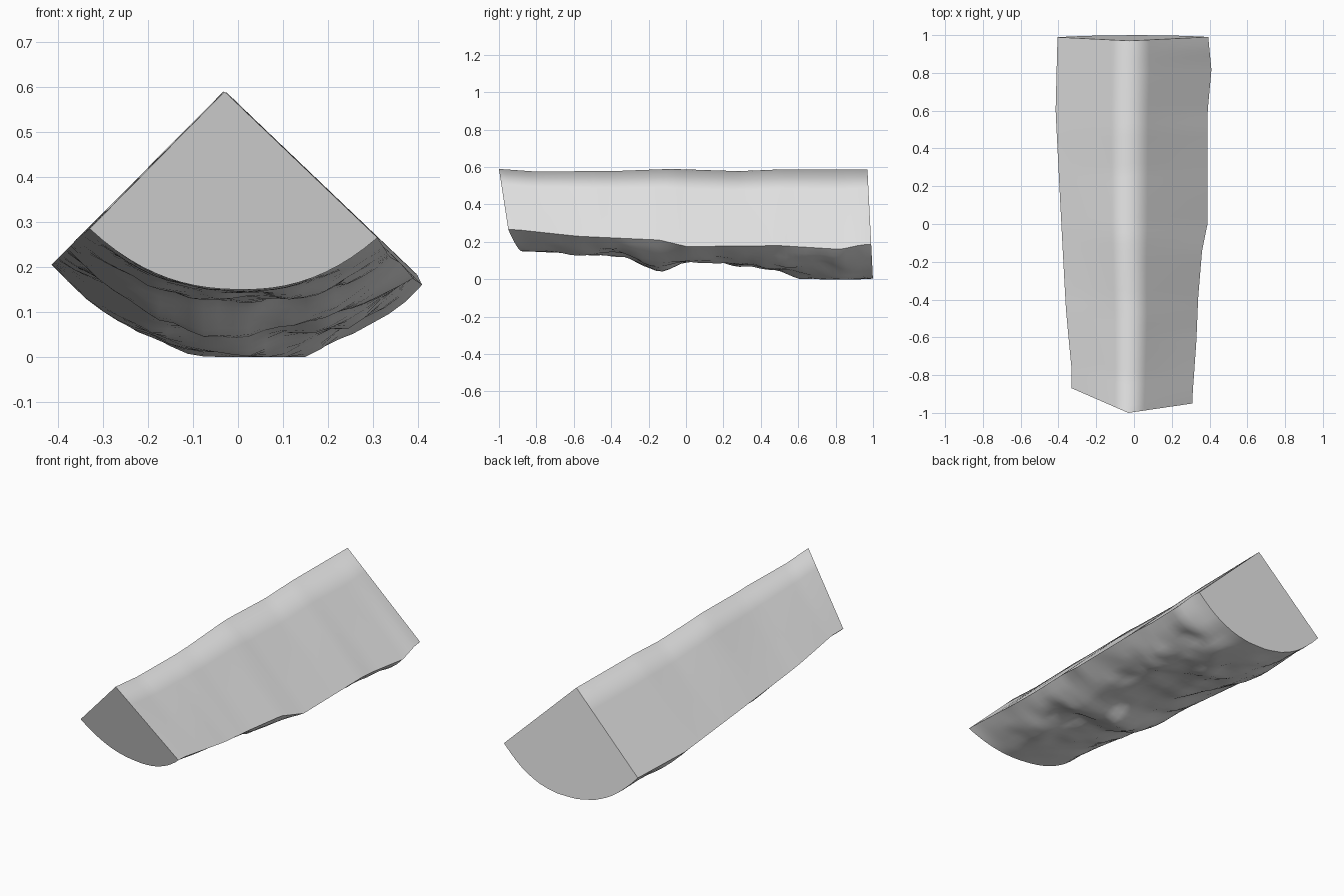
import bpy, bmesh
from mathutils import Vector, noise

cube = bpy.data.objects.get("Cube")
if cube:
    bpy.data.objects.remove(cube, do_unlink=True)

wood = bpy.data.materials.new("plain grey wood")
wood.use_nodes = True
grey = (0.8, 0.8, 0.8, 1)
wood.diffuse_color = grey
wood.node_tree.nodes["Principled BSDF"].inputs["Base Color"].default_value = grey


def along(keys, y):
    """Interpolate (y, value) keys along the log."""
    if y <= keys[0][0]:
        return keys[0][1]
    for (a, u), (b, v) in zip(keys, keys[1:]):
        if y <= b:
            return u + (v - u) * (y - a) / (b - a)
    return keys[-1][1]


# Lengthwise profiles of the ridge, the two split edges and the belly
RIDGE_Z = [(-1, .59), (-.82, .577), (-.4, .578), (-.08, .59), (.28, .578), (.5, .587), (1, .588)]
RIDGE_X = [(-1, -.03), (-.5, -.02), (0, -.035), (.6, -.03), (1, -.025)]
LEFT_X = [(-.95, .31), (-.65, .33), (-.4, .34), (-.15, .36), (0, .39), (.6, .39), (.82, .41), (1, .393)]
LEFT_Z = [(-.95, .265), (-.6, .23), (-.15, .21), (0, .175), (.5, .18), (.83, .16), (.95, .185)]
RIGHT_X = [(-.87, -.33), (-.5, -.36), (-.1, -.38), (.3, -.4), (.6, -.415), (1, -.405)]
RIGHT_Z = [(-.87, .285), (-.4, .255), (.2, .225), (.6, .205), (1, .21)]
BELLY_Z = [(-.87, .15), (-.6, .138), (-.35, .11), (-.25, .075), (-.16, .05), (-.02, .09),
           (.2, .09), (.35, .08), (.5, .04), (.62, .008), (1, .004)]

ROWS, BARK, FLANK = 56, 22, 4


def section(y):
    """One cross-section: ridge, left flank, bark arc, right flank."""
    ridge = Vector((along(RIDGE_X, y), 0, along(RIDGE_Z, y)))
    left = Vector((along(LEFT_X, y), 0, along(LEFT_Z, y)))
    right = Vector((along(RIGHT_X, y), 0, along(RIGHT_Z, y)))
    belly = along(BELLY_Z, y)
    sag = (left.z + right.z) / 2 - belly
    pts = [ridge.lerp(left, i / FLANK) for i in range(FLANK)]
    rough = min(1, (y + 1) * 2, (1 - y) * 4 + .3)
    for i in range(BARK + 1):
        t = i / BARK
        p = left.lerp(right, t)
        bulge = 1 - abs(2 * t - 1) ** 2.3
        p.z -= sag * bulge
        # Knobbly bark, fading out at the edges and the front end
        n = noise.noise(Vector((p.x * 6, y * 4, 3)))
        n += .5 * noise.noise(Vector((p.x * 14, y * 9, 8)))
        p.z = max(0, p.z + .032 * n * rough * min(1, bulge * 1.5))
        pts.append(p)
    pts += [right.lerp(ridge, i / FLANK) for i in range(1, FLANK)]
    return pts


# Split log: loft the sections between two slightly slanted saw cuts
bm = bmesh.new()
rings = []
for r in range(ROWS + 1):
    s = r / ROWS
    y = 2 * s - 1
    ring = []
    for p in section(y):
        drop = .59 - p.z
        front_cut = .295 * drop - .135 * (p.x + .03)
        back_cut = .05 * drop - .03
        p.y = y + front_cut * (1 - s) ** 4 + back_cut * s ** 8
        ring.append(bm.verts.new(p))
    rings.append(ring)

n = len(rings[0])
for a, b in zip(rings, rings[1:]):
    for i in range(n):
        j = (i + 1) % n
        bm.faces.new((a[i], a[j], b[j], b[i]))
bm.faces.new(rings[0])
bm.faces.new(rings[-1])
bmesh.ops.recalc_face_normals(bm, faces=bm.faces[:])

# Smooth sides, crisp saw cuts and bark edges
for f in bm.faces:
    f.smooth = len(f.verts) == 4
for ring in (rings[0], rings[-1]):
    for i in range(n):
        bm.edges.get((ring[i], ring[(i + 1) % n])).smooth = False
for a, b in zip(rings, rings[1:]):
    for i in (FLANK, FLANK + BARK):
        bm.edges.get((a[i], b[i])).smooth = False

mesh = bpy.data.meshes.new("split_log")
bm.to_mesh(mesh)
bm.free()
mesh.materials.append(wood)
log = bpy.data.objects.new("split_log", mesh)
bpy.context.collection.objects.link(log)
